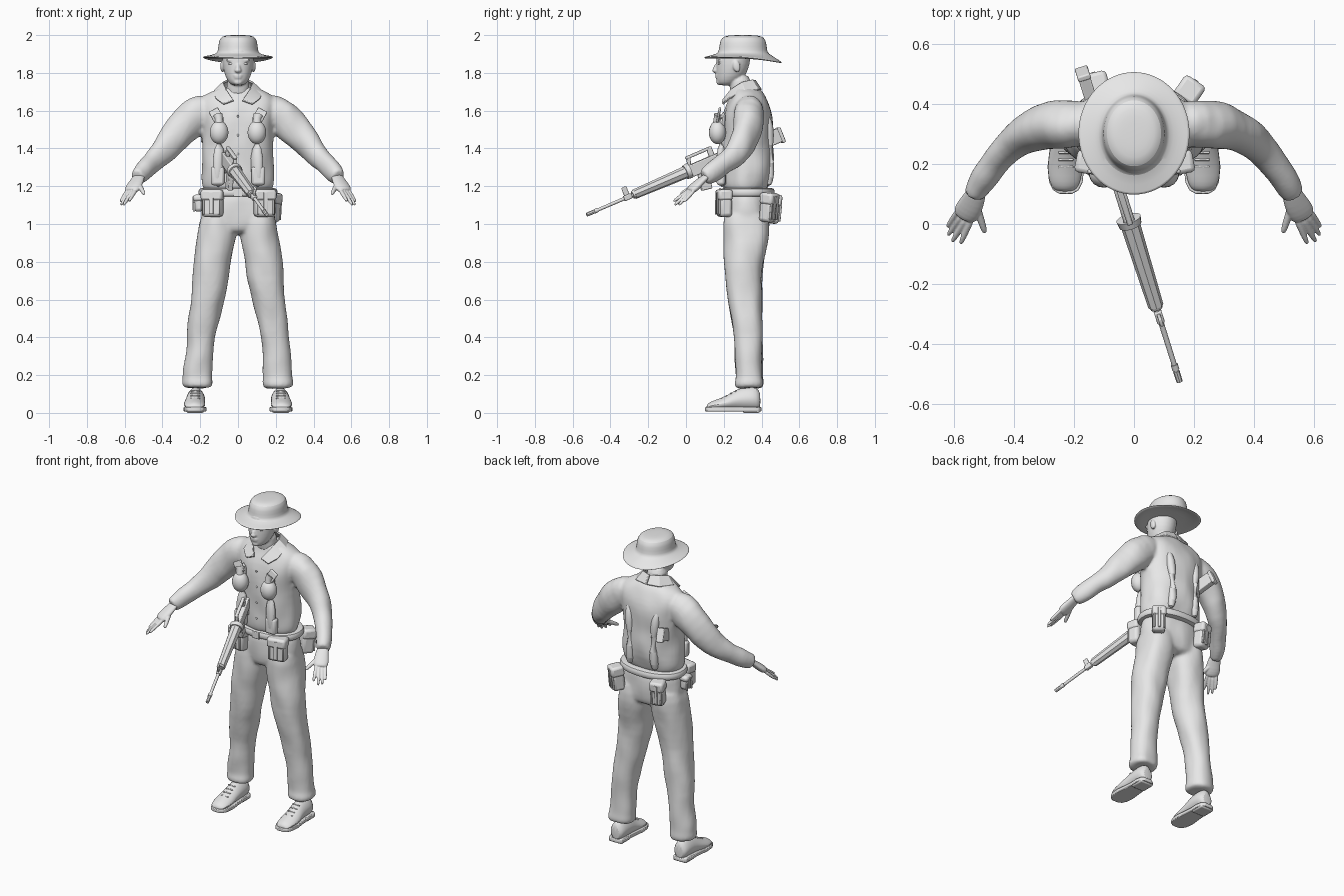
import bpy, bmesh, math
from mathutils import Vector, Matrix, noise

if "Cube" in bpy.data.objects:
    bpy.data.objects.remove(bpy.data.objects["Cube"])

grey = bpy.data.materials.new("grey")
grey.diffuse_color = (0.8, 0.8, 0.8, 1)
grey.use_nodes = True
grey.node_tree.nodes["Principled BSDF"].inputs["Base Color"].default_value = grey.diffuse_color


def finish(name, bm, subdiv=0, bevel=0.0, matrix=None):
    bmesh.ops.recalc_face_normals(bm, faces=bm.faces)
    me = bpy.data.meshes.new(name)
    bm.to_mesh(me)
    bm.free()
    me.materials.append(grey)
    ob = bpy.data.objects.new(name, me)
    bpy.context.collection.objects.link(ob)
    if matrix:
        ob.matrix_world = matrix
    if bevel:
        m = ob.modifiers.new("bevel", "BEVEL")
        m.width, m.segments = bevel, 2
    if subdiv:
        m = ob.modifiers.new("smooth", "SUBSURF")
        m.levels = m.render_levels = subdiv
    return ob


def evaluated(ob):
    bpy.context.view_layer.update()
    me = bpy.data.meshes.new_from_object(ob.evaluated_get(bpy.context.evaluated_depsgraph_get()))
    me.transform(ob.matrix_world)
    return me


def merge(name, obs, voxel, rounds, fold=0.0):
    """Fuse parts into one skin, soften the joins and add cloth folds."""
    bm = bmesh.new()
    for ob in obs:
        bm.from_mesh(evaluated(ob))
        bpy.data.objects.remove(ob)
    tmp = finish("tmp", bm)
    m = tmp.modifiers.new("fuse", "REMESH")
    m.mode, m.voxel_size = "VOXEL", voxel
    m = tmp.modifiers.new("soften", "SMOOTH")
    m.factor, m.iterations = .5, rounds
    bm = bmesh.new()
    bm.from_mesh(evaluated(tmp))
    bpy.data.objects.remove(tmp)
    bm.normal_update()
    moves = [v.normal * fold * noise.noise(Vector((v.co.x * 11, v.co.y * 11, v.co.z * 7))) for v in bm.verts]
    for v, d in zip(bm.verts, moves):
        v.co += d
    return finish(name, bm)


def loft(name, rings, subdiv=1, bevel=0.0, matrix=None):
    """Skin a list of point rings and cap both ends."""
    bm = bmesh.new()
    vs = [[bm.verts.new(p) for p in r] for r in rings]
    n = len(vs[0])
    for a, b in zip(vs, vs[1:]):
        for i in range(n):
            bm.faces.new((a[i], a[(i + 1) % n], b[(i + 1) % n], b[i]))
    bm.faces.new(vs[0])
    bm.faces.new(vs[-1])
    return finish(name, bm, subdiv, bevel, matrix)


def flat_ring(cx, cy, z, rx, ry, n=20, power=0.9):
    cs = [(math.cos(2 * math.pi * i / n), math.sin(2 * math.pi * i / n)) for i in range(n)]
    return [(cx + rx * math.copysign(abs(c) ** power, c),
             cy + ry * math.copysign(abs(s) ** power, s), z) for c, s in cs]


def stack(name, rows, subdiv=1, n=20, power=0.9):
    return loft(name, [flat_ring(*r, n=n, power=power) for r in rows], subdiv)


def tube(name, path, n=14, subdiv=1, flat=1.0, matrix=None):
    """path rows: x, y, z, radius; flat scales the upright radius."""
    P = [Vector(p[:3]) for p in path]
    rings = []
    for i, p in enumerate(P):
        q = (P[min(i + 1, len(P) - 1)] - P[max(i - 1, 0)]).to_track_quat("Z", "Y")
        r = path[i][3]
        rings.append([p + q @ Vector((r * math.cos(2 * math.pi * k / n),
                                      r * flat * math.sin(2 * math.pi * k / n), 0)) for k in range(n)])
    return loft(name, rings, subdiv, matrix=matrix)


def box(name, c, size, rot=(0, 0, 0), bevel=0.008, parent=None):
    bm = bmesh.new()
    bmesh.ops.create_cube(bm, size=1, matrix=Matrix.Diagonal((*size, 1)))
    m = Matrix.Translation(c)
    for ang, ax in zip(rot, "XYZ"):
        m = m @ Matrix.Rotation(ang, 4, ax)
    return finish(name, bm, 0, bevel, (parent @ m) if parent else m)


def ball(name, c, size, rot=0.0):
    bm = bmesh.new()
    bmesh.ops.create_uvsphere(bm, u_segments=18, v_segments=12, radius=1)
    return finish(name, bm, matrix=Matrix.Translation(c) @ Matrix.Rotation(rot, 4, "X")
                  @ Matrix.Diagonal((*size, 1)))


SIDES = ((1, "left"), (-1, "right"))

# shirt: body and sleeves fused
parts = [stack("body", [(0, .315, 1.16, .175, .11), (0, .315, 1.20, .19, .125), (0, .325, 1.26, .196, .138),
                        (0, .325, 1.36, .188, .138), (0, .322, 1.46, .188, .138), (0, .325, 1.54, .2, .137),
                        (0, .33, 1.61, .215, .125), (0, .33, 1.66, .212, .1), (0, .325, 1.70, .15, .08),
                        (0, .305, 1.73, .085, .065)])]
for s, side in SIDES:
    parts.append(tube("sleeve", [(s * .13, .333, 1.615, .07), (s * .205, .335, 1.592, .085), (s * .275, .33, 1.53, .083),
                                 (s * .335, .314, 1.46, .074), (s * .39, .285, 1.392, .061), (s * .43, .245, 1.35, .054),
                                 (s * .47, .195, 1.315, .05), (s * .507, .143, 1.275, .045),
                                 (s * .53, .1, 1.248, .041), (s * .533, .093, 1.245, .03)], 16, 1, 1.17))
merge("shirt", parts, .01, 4, .008)
for i in range(4):
    ball("shirt_button", (0, .186, 1.27 + .1 * i), (.006, .004, .006))

# trousers: seat and legs fused
parts = [stack("seat", [(0, .32, 1.20, .178, .115), (0, .32, 1.12, .192, .122), (0, .322, 1.04, .203, .124),
                        (0, .325, .98, .19, .118), (0, .325, .945, .12, .1)])]
for s, side in SIDES:
    parts.append(stack("leg", [(s * x, y, z, rx, ry) for x, y, z, rx, ry in (
        (.095, .32, 1.10, .09, .115), (.105, .322, 1.0, .104, .122), (.12, .317, .9, .106, .116),
        (.134, .307, .8, .098, .108), (.147, .303, .7, .094, .1), (.162, .31, .6, .09, .092),
        (.181, .322, .5, .082, .083), (.197, .33, .4, .075, .077), (.204, .332, .3, .074, .075),
        (.21, .333, .22, .08, .073), (.212, .335, .185, .077, .072), (.214, .333, .165, .083, .078),
        (.214, .333, .135, .079, .077), (.214, .333, .13, .05, .05))]))
merge("trousers", parts, .01, 4, .008)

# head: skull, neck and features fused
parts = [stack("neck", [(0, .3, 1.66, .068, .06), (0, .29, 1.72, .06, .058), (0, .28, 1.80, .058, .06)]),
         stack("skull", [(0, .215, 1.732, .026, .034), (0, .218, 1.746, .048, .056), (0, .235, 1.78, .068, .076),
                         (0, .245, 1.82, .079, .087), (0, .25, 1.87, .085, .092), (0, .255, 1.92, .08, .09),
                         (0, .255, 1.97, .045, .05)], power=1),
         ball("nose", (0, .158, 1.824), (.013, .014, .027), -.3), ball("nose_tip", (0, .153, 1.813), (.018, .014, .012)),
         ball("upper_lip", (0, .164, 1.787), (.024, .01, .007)), ball("lower_lip", (0, .165, 1.776), (.021, .01, .007)),
         ball("chin", (0, .178, 1.752), (.025, .018, .017))]
for s, side in SIDES:
    parts.append(ball("brow", (s * .036, .178, 1.868), (.028, .013, .008)))
    parts.append(ball("ear", (s * .083, .268, 1.835), (.011, .02, .032), .2))
    ball("eye_" + side, (s * .036, .177, 1.849), (.015, .01, .007))
merge("head", parts, .005, 4)

# hat: lathe with the brim curled up at the sides
rows = [(.03, .03, 2.0), (.07, .085, 1.998), (.093, .113, 1.987), (.103, .124, 1.962), (.106, .128, 1.915),
        (.115, .136, 1.902), (.15, .172, 1.886), (.184, .204, 1.872), (.188, .207, 1.866), (.18, .2, 1.862),
        (.145, .165, 1.87), (.1, .12, 1.882)]
rings = []
for rx, ry, z in rows:
    k = min(1, max(0, (rx - .11) / .08))
    rings.append([(x, y, z - k * .07 * (y - .3) + k * .018 * (x / .19) ** 2)
                  for x, y, z in flat_ring(0, .302, z, rx, ry, 32, 1)])
loft("hat", rings)

# belt
loft("belt", [flat_ring(0, .325, z, rx, ry, 36) for z, rx, ry in
              ((1.145, .19, .125), (1.145, .206, .141), (1.167, .212, .147), (1.19, .206, .141), (1.19, .19, .125))], 1)
box("belt_buckle", (0, .18, 1.167), (.05, .01, .045), bevel=.004)


def pouch(name, x, y, z, w, d, h, turn, lean=0.0):
    m = Matrix.Translation((x, y, z)) @ Matrix.Rotation(turn, 4, "Z") @ Matrix.Rotation(lean, 4, "X")
    box(name, (0, 0, 0), (w, d, h), bevel=.018, parent=m)
    box(name + "_flap", (0, -.002, h * .3), (w + .008, d + .006, h * .4), bevel=.014, parent=m)
    box(name + "_strap", (0, -d * .5 - .003, 0), (w * .22, .01, h * .8), bevel=.003, parent=m)
    for s in (1, -1):
        box(name + "_rib", (s * w * .38, -d * .5, -.02), (.01, .012, h * .55), bevel=.003, parent=m)


pouch("front_pouch_left", .14, .203, 1.11, .11, .07, .145, .2)
pouch("front_pouch_right", -.135, .203, 1.11, .11, .07, .145, -.2)
pouch("rear_pouch_left", .18, .437, 1.088, .075, .075, .155, math.pi - .6, .1)
pouch("rear_pouch_right", -.125, .458, 1.08, .078, .072, .155, math.pi + .25, .1)
pouch("side_pouch_right", -.208, .3, 1.11, .06, .05, .09, -math.pi / 2)

for s, side in SIDES:
    # folded collar with a front point
    top = ((0, .362, 1.755), (.05, .345, 1.758), (.075, .295, 1.745), (.058, .24, 1.705), (.02, .2, 1.65))
    low = ((0, .395, 1.705), (.08, .38, 1.705), (.122, .31, 1.70), (.115, .232, 1.66), (.075, .198, 1.63))
    rings = []
    for t, b in zip(top, low):
        t, b = Vector((s * t[0], *t[1:])), Vector((s * b[0], *b[1:]))
        out = Vector((s * .006, (b.y - .3) * .08, .008))
        rings.append([t, b, b + out, t + out])
    loft("collar_" + side, rings, 0, .003)
    # hand: palm and slim fingers fused
    parts = [tube("palm", [(s * .52, .122, 1.262, .033), (s * .53, .09, 1.238, .037), (s * .546, .058, 1.208, .046),
                           (s * .562, .03, 1.182, .046), (s * .568, .018, 1.172, .032)], 12, 1, .5)]
    for a, t, r in (((.54, .02, 1.182), (.578, -.066, 1.12), .0115), ((.556, .022, 1.178), (.606, -.06, 1.10), .0115),
                    ((.572, .03, 1.175), (.62, -.038, 1.10), .011), ((.586, .044, 1.178), (.622, -.01, 1.118), .0105),
                    ((.528, .07, 1.215), (.496, -.03, 1.158), .014)):
        A, T = Vector((s * a[0], *a[1:])), Vector((s * t[0], *t[1:]))
        parts.append(tube("finger", [(*A.lerp(T, f), r * k) for f, k in
                                     ((0, 1.1), (.4, 1), (.8, .9), (.96, .65), (1, .3))], 8))
    merge("hand_" + side, parts, .0035, 2)
    # shoe: upper lofted from toe to heel, plus sole, heel and laces
    rings = []
    for y, w, h in ((.108, .02, .035), (.115, .04, .05), (.14, .054, .064), (.18, .06, .077), (.23, .056, .1),
                    (.275, .052, .13), (.33, .053, .14), (.375, .048, .135), (.395, .03, .11)):
        x0 = .23 if y < .25 else .224
        rings.append([(s * x0 + w * math.cos(a) * (1 - .25 * max(0, math.sin(a))), y,
                       .015 + (h - .015) * (.5 + .5 * math.sin(a)))
                      for a in (2 * math.pi * i / 16 for i in range(16))])
    loft("shoe_" + side, rings)
    half = ((.1, .02), (.112, .042), (.14, .056), (.19, .061), (.25, .054), (.3, .05), (.35, .053), (.385, .046), (.4, .025))
    outline = [(s * .227 - w, y) for y, w in half] + [(s * .227 + w, y) for y, w in reversed(half)]
    loft("sole_" + side, [[(x, y, z) for x, y in outline] for z in (.008, .03)], 0, .004)
    box("heel_" + side, (s * .227, .345, .016), (.092, .09, .032), bevel=.008)
    for i in range(4):
        box("lace_" + side, (s * .227, .19 + .024 * i, .077 + .013 * i), (.05, .008, .008), (-.5, 0, 0), .003)
    # chest gear: hanging grenade, strap and small pouch
    ball("grenade_" + side, (s * .1, .167, 1.485), (.05, .046, .062))
    tube("grenade_cap_" + side, [(s * .1, .165, 1.53, .024), (s * .102, .168, 1.56, .022), (s * .108, .175, 1.575, .028)], 10, 0)
    box("grenade_lever_" + side, (s * .115, .172, 1.575), (.055, .014, .07), (-.2, s * .5, 0), .004)
    tube("chest_strap_" + side, [(s * .1, .2, 1.6, .02), (s * .1, .182, 1.48, .036), (s * .1, .186, 1.4, .04),
                                 (s * .1, .187, 1.3, .04), (s * .105, .192, 1.19, .034)], 10, 1, .75)
    box("chest_pouch_" + side, (s * .108, .185, 1.255), (.072, .046, .1), bevel=.014)
    # back straps
    tube("back_strap_" + side, [(s * .1, .425, 1.58, .015), (s * .092, .438, 1.52, .03), (s * .085, .442, 1.42, .028),
                                (s * .08, .446, 1.32, .034), (s * .085, .438, 1.24, .03), (s * .09, .438, 1.2, .015)], 10)

# rifle: local x = side, y = muzzle direction, z = up
f = Vector((.314, -1, -.43)).normalized()
r = f.cross(Vector((0, 0, 1))).normalized()
RIFLE = Matrix((r, f, r.cross(f))).transposed().to_4x4()
RIFLE.translation = (-.013, 0, 1.275)
for name, a, b, ra, rb, n in (
        ("rifle_handguard", 0, .31, .033, .026, 8), ("rifle_guard_ring", -.02, .005, .042, .038, 16),
        ("rifle_guard_cap", .305, .32, .024, .02, 12), ("rifle_barrel", .3, .585, .0095, .0085, 12),
        ("rifle_muzzle_collar", .53, .55, .012, .012, 12), ("rifle_muzzle", .555, .595, .011, .0105, 8)):
    tube(name, [(0, a, 0, ra), (0, b, 0, rb)], n, 0, matrix=RIFLE)
for name, c, size, ang in (
        ("rifle_receiver", (0, -.11, -.005), (.038, .2, .065), 0),
        ("rifle_handle_bar", (0, -.1, .068), (.02, .15, .016), 0),
        ("rifle_handle_front", (0, -.035, .045), (.018, .02, .05), .3),
        ("rifle_handle_rear", (0, -.165, .045), (.02, .03, .06), 0),
        ("rifle_magazine", (0, -.08, -.075), (.026, .06, .11), .15),
        ("rifle_grip", (0, -.2, -.07), (.028, .035, .09), -.4),
        ("rifle_front_sight", (0, .35, .028), (.012, .03, .06), 0),
        ("rifle_sight_base", (0, .35, 0), (.026, .045, .028), 0),
        ("rifle_stock_tube", (0, -.3, -.005), (.036, .22, .05), 0),
        ("rifle_stock", (0, -.47, -.015), (.04, .18, .075), 0),
        ("rifle_butt_plate", (0, -.56, -.018), (.044, .02, .085), 0)):
    box(name, c, size, (ang, 0, 0), .005, RIFLE)

# smooth shading that keeps hard edges
bpy.ops.object.select_all(action="SELECT")
bpy.context.view_layer.objects.active = bpy.context.selected_objects[0]
bpy.ops.object.shade_smooth_by_angle(angle=math.radians(40))
